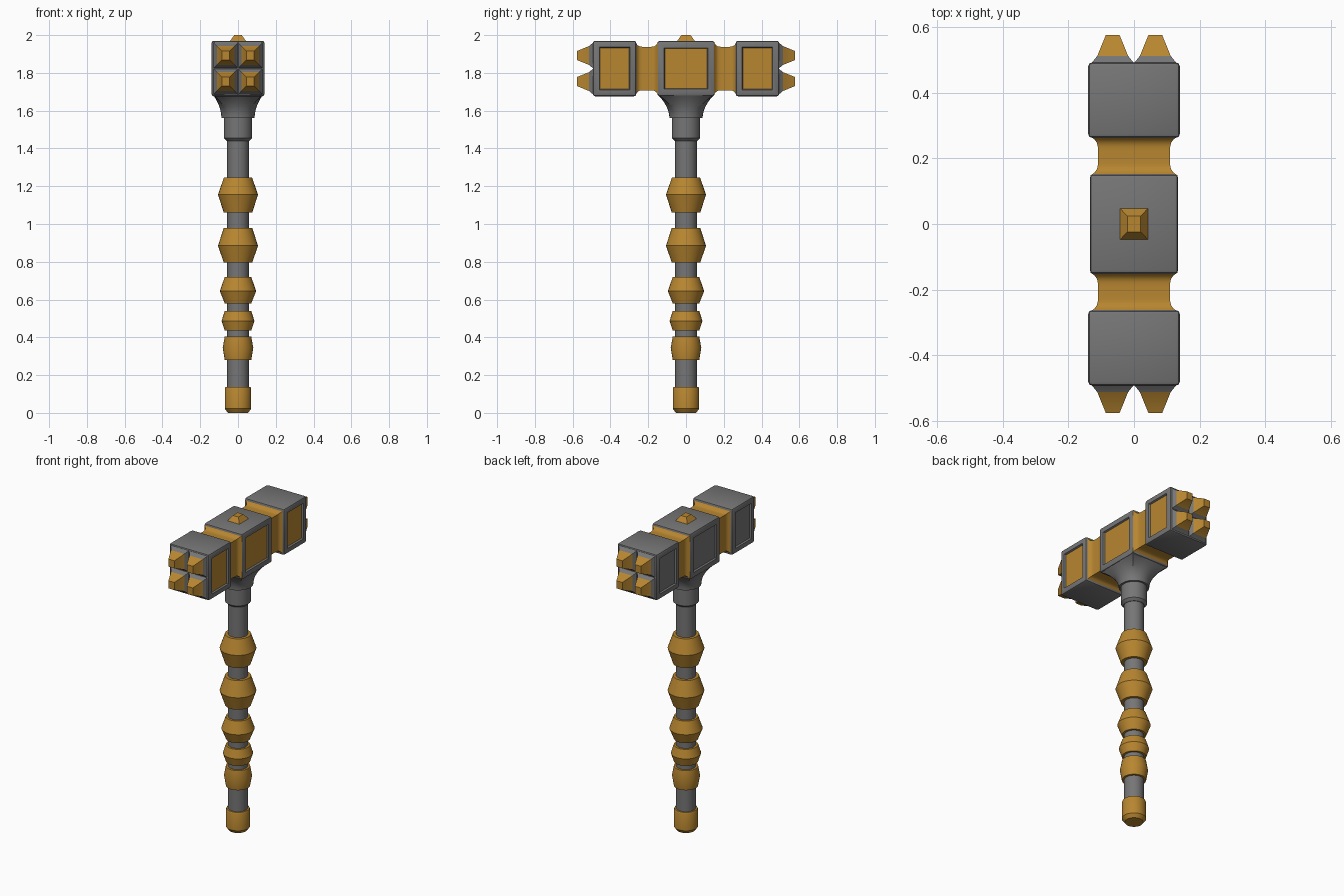
import bpy, bmesh, math
from mathutils import Vector

if "Cube" in bpy.data.objects:
    bpy.data.objects.remove(bpy.data.objects["Cube"])


def material(name, rgb):
    m = bpy.data.materials.new(name)
    m.use_nodes = True
    m.diffuse_color = (*rgb, 1)
    m.node_tree.nodes["Principled BSDF"].inputs["Base Color"].default_value = (*rgb, 1)
    return m


STEEL = material("grey steel", (0.18, 0.18, 0.18))
GOLD = material("old gold", (0.48, 0.24, 0.03))
SIDES = 32
MID_Z = 1.823
parts = []


def finish(name, bm, mats):
    bmesh.ops.recalc_face_normals(bm, faces=bm.faces)
    mesh = bpy.data.meshes.new(name)
    bm.to_mesh(mesh)
    bm.free()
    for m in mats:
        mesh.materials.append(m)
    ob = bpy.data.objects.new(name, mesh)
    bpy.context.collection.objects.link(ob)
    parts.append(ob)
    return ob


def loft(name, rings, mats, gold_from=None):
    """Bridge equal-sized point rings and cap both ends."""
    bm = bmesh.new()
    loops = [[bm.verts.new(p) for p in ring] for ring in rings]
    n = len(loops[0])
    for level, (a, b) in enumerate(zip(loops, loops[1:])):
        for i in range(n):
            j = (i + 1) % n
            f = bm.faces.new((a[i], a[j], b[j], b[i]))
            f.material_index = int(gold_from is not None and level >= gold_from)
    bm.faces.new(loops[0])
    bm.faces.new(loops[-1]).material_index = int(gold_from is not None)
    return finish(name, bm, mats)


def ring(hx, hy, z, square=0.0):
    """Horizontal ring blending from an ellipse (0) to a rectangle (1)."""
    pts = []
    for i in range(SIDES):
        a = 2 * math.pi * i / SIDES
        c, s = math.cos(a), math.sin(a)
        k = 1 + square * (1 / max(abs(c), abs(s)) - 1)
        pts.append(Vector((hx * c * k, hy * s * k, z)))
    return pts


def turned(name, profile, mat):
    return loft(name, [ring(r, r, z) for r, z in profile], [mat])


def rect(hx, hz, y, cx=0, cz=MID_Z):
    """Upright rectangle facing along y."""
    return [Vector((cx + sx * hx, y, cz + sz * hz))
            for sx, sz in ((-1, -1), (1, -1), (1, 1), (-1, 1))]


def block(name, hx, y0, y1, hz, margin):
    """Bevelled block with a sunken panel on each x side, gold on +x."""
    bm = bmesh.new()
    bmesh.ops.create_cube(bm, size=1)
    for v in bm.verts:
        v.co = Vector((v.co.x * 2 * hx, (y0 + y1) / 2 + v.co.y * (y1 - y0),
                       MID_Z + v.co.z * 2 * hz))
    bevel = 0.012
    bmesh.ops.bevel(bm, geom=bm.edges[:], offset=bevel, segments=2,
                    profile=0.5, affect='EDGES')
    bm.normal_update()
    for side in (-1, 1):
        face = max(bm.faces, key=lambda f: f.calc_area() * (f.normal.x * side > 0.99))
        bmesh.ops.inset_region(bm, faces=[face], thickness=margin - bevel)
        bmesh.ops.inset_region(bm, faces=[face], thickness=0.006, depth=-0.01)
        face.material_index = int(side > 0)
    return finish(name, bm, [STEEL, GOLD])


# Handle, pommel and collar
turned("handle_shaft", [(0.057, 0.02), (0.057, 1.47)], STEEL)
turned("pommel", [(0.053, 0), (0.07, 0.022), (0.07, 0.127), (0.066, 0.137)], GOLD)
turned("collar", [(0.06, 1.44), (0.075, 1.455), (0.075, 1.57)], STEEL)

# Grip beads: bottom, middle, top, waist radius, end radius
beads = [(0.28, 0.344, 0.405, 0.081, 0.07), (0.435, 0.487, 0.54, 0.087, 0.07),
         (0.58, 0.645, 0.72, 0.096, 0.07), (0.795, 0.885, 0.98, 0.106, 0.075),
         (1.06, 1.155, 1.245, 0.106, 0.075)]
for i, (bottom, middle, top, waist, end) in enumerate(beads, 1):
    turned(f"grip_bead_{i}", [(end, bottom), (waist, middle), (end, top)], GOLD)

# Flared socket, round below and square under the head
rings = []
steps = 8
for i in range(steps + 1):
    t = i / steps
    grow = t ** 2
    rings.append(ring(0.088 + 0.045 * grow, 0.088 + 0.062 * grow,
                      1.56 + 0.125 * t, grow))
loft("head_socket", rings, [STEEL])

# Head blocks
block("head_centre", 0.135, -0.152, 0.152, 0.146, 0.047)
for side, label in ((-1, "front"), (1, "back")):
    y0, y1 = sorted((side * 0.263, side * 0.493))
    block(f"head_{label}", 0.14, y0, y1, 0.147, 0.043)

    # Concave neck between the blocks
    neck = []
    for i in range(13):
        t = i / 6 - 1
        flare = 0.028 * abs(t) ** 5
        neck.append(rect(0.11 + flare * 0.8, 0.115 + flare * 0.8, side * (0.2075 + 0.059 * t)))
    loft(f"neck_{label}", neck, [GOLD])

    # Four striking spikes, steel at the foot and gold above
    for sx in (-1, 1):
        for sz in (-1, 1):
            at = dict(cx=sx * 0.065, cz=MID_Z + sz * 0.069)
            loft(f"spike_{label}_{'left' if sx > 0 else 'right'}_{'top' if sz > 0 else 'bottom'}",
                 [rect(0.065, 0.069, side * 0.491, **at),
                  rect(0.047, 0.05, side * 0.513, **at),
                  rect(0.021, 0.024, side * 0.577, **at)],
                 [STEEL, GOLD], gold_from=1)

# Stud on top of the head
corners = ((-1, -1), (1, -1), (1, 1), (-1, 1))
loft("top_stud", [[Vector((x * hx, y * hy, z)) for x, y in corners]
                  for hx, hy, z in ((0.045, 0.05, 1.965), (0.02, 0.024, 2.0))], [GOLD])

# Smooth shading with sharp edges kept
bpy.ops.object.select_all(action='DESELECT')
for ob in parts:
    ob.select_set(True)
bpy.context.view_layer.objects.active = parts[0]
bpy.ops.object.shade_smooth_by_angle(angle=math.radians(30))
